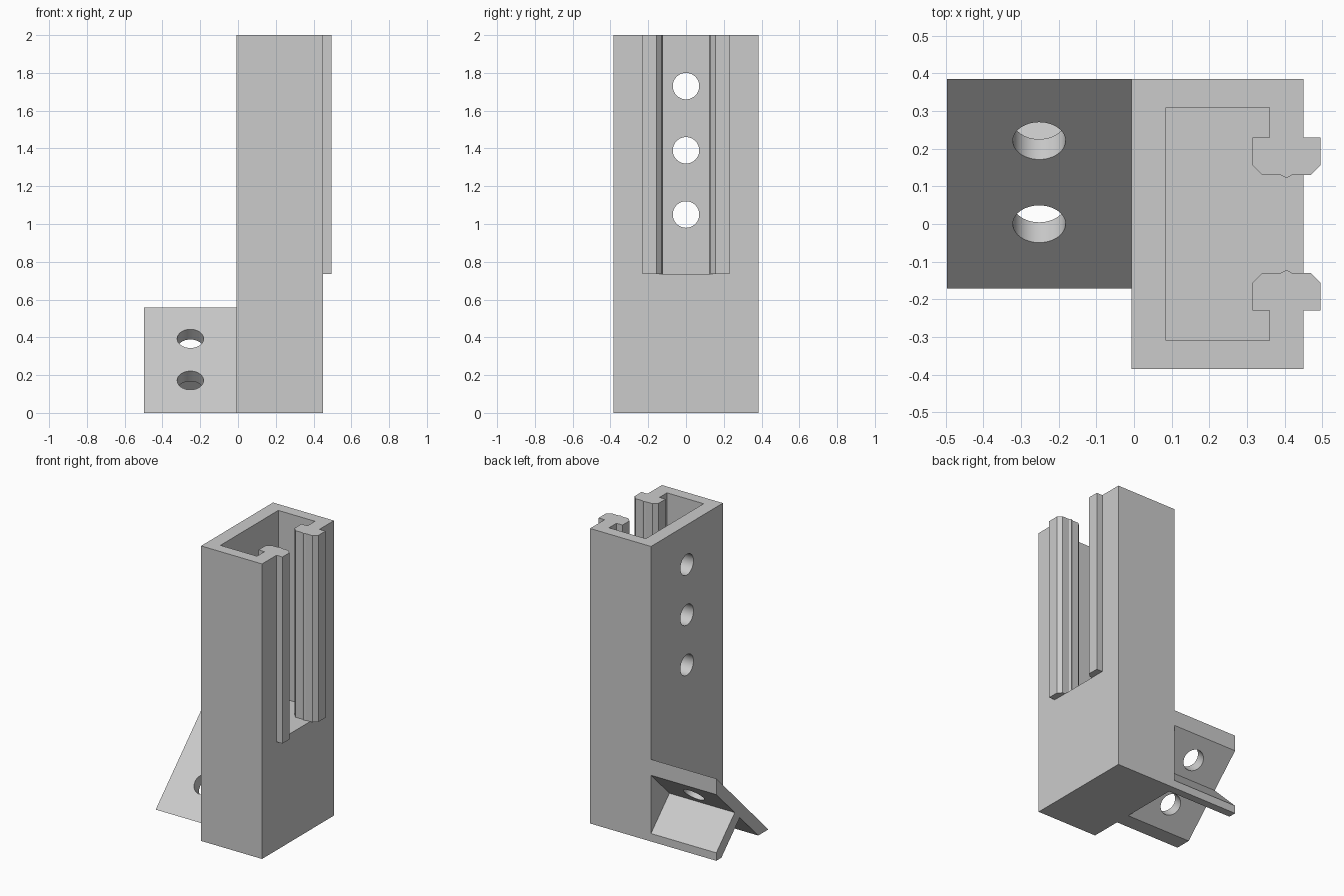
import bpy, bmesh, math
from mathutils import Vector, Matrix

cube = bpy.data.objects.get("Cube")
if cube:
    bpy.data.objects.remove(cube, do_unlink=True)

grey = bpy.data.materials.new("plain grey")
grey.use_nodes = True
COLOUR = (0.6, 0.6, 0.6, 1)
grey.diffuse_color = COLOUR
grey.node_tree.nodes["Principled BSDF"].inputs["Base Color"].default_value = COLOUR

# Body limits, pocket floor and bracket size
LEFT, RIGHT, HALF, TOP = -0.007, 0.45, 0.385, 2.0
FLOOR = 0.735
END, SIDE = -0.497, 0.557
HOLE = 0.07


def finish(name, bm):
    bmesh.ops.recalc_face_normals(bm, faces=bm.faces[:])
    mesh = bpy.data.meshes.new(name)
    bm.to_mesh(mesh)
    bm.free()
    mesh.materials.append(grey)
    obj = bpy.data.objects.new(name, mesh)
    bpy.context.collection.objects.link(obj)
    return obj


def prism(name, profile, start, length):
    """Extrude a closed profile of 3D points along a vector."""
    bm = bmesh.new()
    face = bm.faces.new([bm.verts.new(Vector(p) + Vector(start)) for p in profile])
    out = bmesh.ops.extrude_face_region(bm, geom=[face])
    verts = [g for g in out["geom"] if isinstance(g, bmesh.types.BMVert)]
    bmesh.ops.translate(bm, verts=verts, vec=length)
    return finish(name, bm)


def rod(name, centre, axis, length):
    bm = bmesh.new()
    turn = Vector((0, 0, 1)).rotation_difference(Vector(axis)).to_matrix().to_4x4()
    bmesh.ops.create_cone(bm, cap_ends=True, segments=48, radius1=HOLE, radius2=HOLE,
                          depth=length, matrix=Matrix.Translation(centre) @ turn)
    return finish(name, bm)


def cut(target, cutter):
    mod = target.modifiers.new("cut", 'BOOLEAN')
    mod.operation, mod.solver, mod.object = 'DIFFERENCE', 'EXACT', cutter
    bpy.ops.object.select_all(action='DESELECT')
    bpy.context.view_layer.objects.active = target
    target.select_set(True)
    bpy.ops.object.modifier_apply(modifier=mod.name)
    bpy.data.objects.remove(cutter, do_unlink=True)


# Solid column
column = prism("column", [(LEFT, -HALF, 0), (RIGHT, -HALF, 0), (RIGHT, HALF, 0), (LEFT, HALF, 0)],
               (0, 0, 0), (0, 0, TOP))

# Pocket with an open slot in the side wall
half_pocket = [(0.085, 0.31), (0.36, 0.31), (0.36, 0.23), (0.6, 0.23)]
pocket = [(x, y, 0) for x, y in half_pocket] + [(x, -y, 0) for x, y in reversed(half_pocket)]
cut(column, prism("pocket_cutter", pocket, (0, 0, FLOOR), (0, 0, TOP)))

# Row of bolt holes through the back wall of the pocket
for z in (1.05, 1.39, 1.73):
    cut(column, rod("bolt_cutter", (0.04, 0, z), (1, 0, 0), 0.2))

# Pair of chamfered, ridged rails lining the slot
half_rail = [(0.0, 0.122), (0.015, 0.13), (0.064, 0.13), (0.09, 0.156), (0.09, 0.23)]
outline = half_rail + [(-x, y) for x, y in reversed(half_rail[1:])]
for name, s in (("left_rail", 1), ("right_rail", -1)):
    prism(name, [(0.405 + x, s * y, 0) for x, y in outline], (0, 0, FLOOR), (0, 0, TOP - FLOOR))

# Slanted foot plate with a square brace behind it, as one T-shaped section
LOW = HALF - SIDE
T = 0.108                      # plate thickness measured along y or z
up, down = HALF + T / 2, HALF - T / 2


def corner(total):
    """Where a brace face meets the underside of the slanted plate."""
    y = (total + LOW + T) / 2
    return (0, y, total - y)


section = [(0, LOW, 0), (0, LOW + T, 0), corner(down), (0, down, 0), (0, HALF, 0),
           (0, HALF, T / 2), corner(up), (0, HALF, SIDE - T), (0, HALF, SIDE)]
bracket = prism("foot_bracket", section, (END, 0, 0), (LEFT - END, 0, 0))

# Two holes square to the slanted plate
for y in (0.0, 0.221):
    centre = (-0.252, y + T / 4, y - LOW - T / 4)
    cut(bracket, rod("foot_cutter", centre, (0, -1, 1), 0.14))

# Smooth hole walls, crisp edges elsewhere
for obj in (column, bracket):
    bpy.ops.object.select_all(action='DESELECT')
    bpy.context.view_layer.objects.active = obj
    obj.select_set(True)
    bpy.ops.object.shade_smooth_by_angle(angle=math.radians(25))
